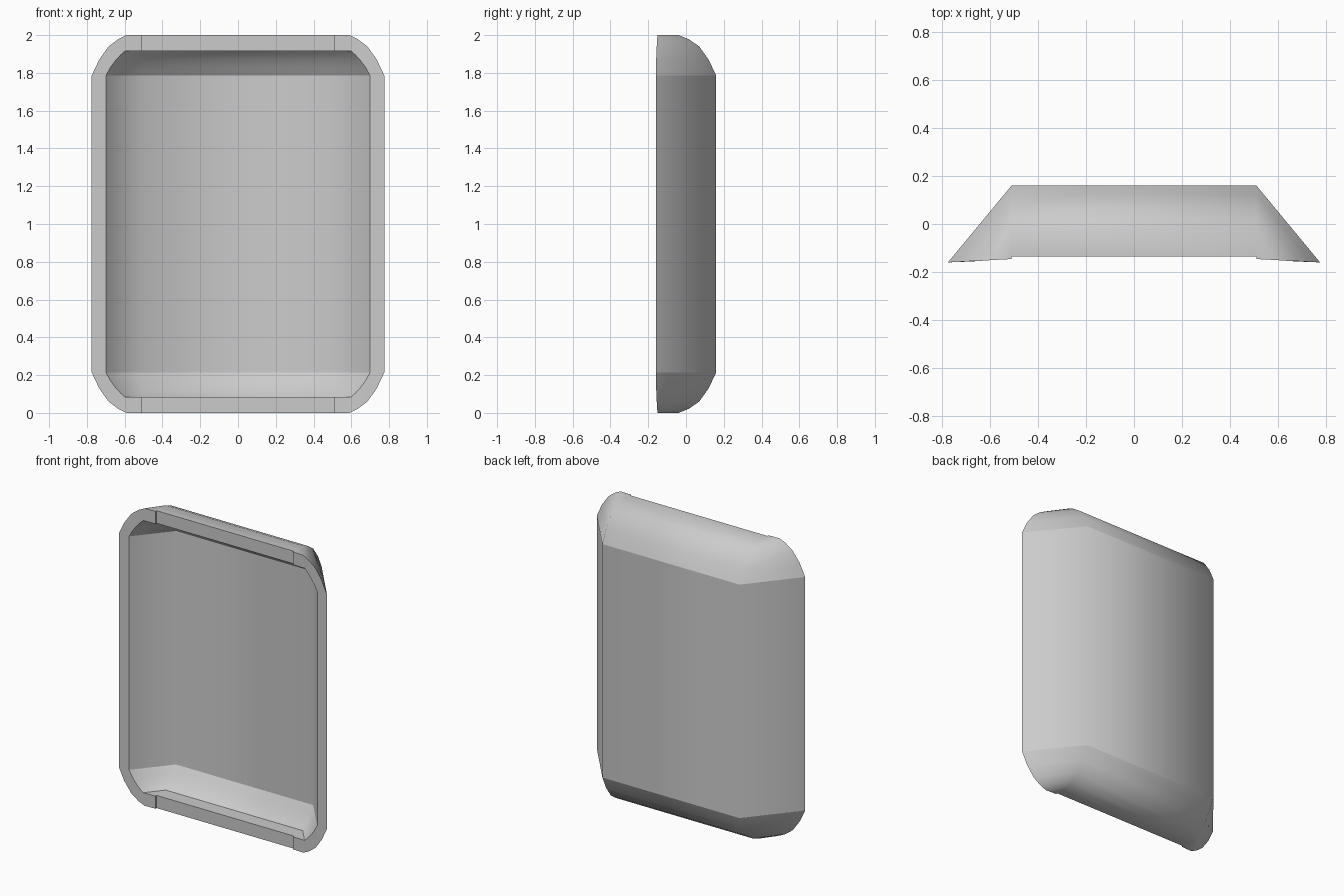
import bpy, bmesh

if "Cube" in bpy.data.objects:
    bpy.data.objects.remove(bpy.data.objects["Cube"])

CX = 0.51                      # x of the back corners
# sections (front x, front y, back y, height from the middle)
OUTER = [(0.775, -0.16, 0.16, 0.785), (0.735, -0.158, 0.12, 0.87),
         (0.685, -0.155, 0.07, 0.94), (0.635, -0.153, 0.015, 0.978),
         (0.59, -0.15, -0.04, 1.0)]
INNER = [(0.70, -0.157, 0.07, 0.785), (0.675, -0.156, 0.04, 0.83),
         (0.645, -0.154, 0.01, 0.87), (0.622, -0.152, -0.015, 0.895),
         (0.60, -0.15, -0.04, 0.915)]


def ring(bm, fx, fy, by, z):
    """Open trapezoid section: front, back corner, back corner, front."""
    return [bm.verts.new(p) for p in
            ((fx, fy, z), (CX, by, z), (-CX, by, z), (-fx, fy, z))]


def face(bm, verts, smooth):
    bm.faces.new(verts).smooth = smooth


def loft(bm, outer, inner):
    """Skin the outside, the inside and the front rim between them."""
    for rings in (outer, inner):
        for a, b in zip(rings, rings[1:]):
            for i in range(3):
                face(bm, (a[i], a[i + 1], b[i + 1], b[i]), True)
    for k in range(len(outer) - 1):
        for i in (0, 3):
            face(bm, (outer[k][i], outer[k + 1][i],
                      inner[k + 1][i], inner[k][i]), False)


def finish(bm, name):
    bmesh.ops.recalc_face_normals(bm, faces=bm.faces)
    me = bpy.data.meshes.new(name)
    bm.to_mesh(me)
    bm.free()
    ob = bpy.data.objects.new(name, me)
    ob.location.z = 1
    bpy.context.collection.objects.link(ob)
    return ob


# long straight panel with folded sides
bm = bmesh.new()
outer = [ring(bm, *OUTER[0][:3], z) for z in (-0.785, 0.785)]
inner = [ring(bm, *INNER[0][:3], z) for z in (-0.785, 0.785)]
loft(bm, outer, inner)
finish(bm, "shell_panel")

# rounded end caps, top one mirrored to the bottom
bm = bmesh.new()
outer = [ring(bm, *s) for s in OUTER]
inner = [ring(bm, *s) for s in INNER]
loft(bm, outer, inner)
# flat lip with a slightly recessed middle
fronts = []
for rings, smooth in ((outer, True), (inner, False)):
    end = rings[-1]
    z = end[0].co.z
    lip = [bm.verts.new((x, y, z)) for x, y in
           ((-CX, -0.146), (-CX, -0.135), (CX, -0.135), (CX, -0.146))]
    face(bm, end + lip, smooth)
    fronts.append([end[3]] + lip + [end[0]])
for i in range(5):
    face(bm, (fronts[0][i], fronts[0][i + 1],
              fronts[1][i + 1], fronts[1][i]), False)
caps = finish(bm, "end_caps")
m = caps.modifiers.new("mirror", 'MIRROR')
m.use_axis = (False, False, True)
m.use_mirror_merge = False
